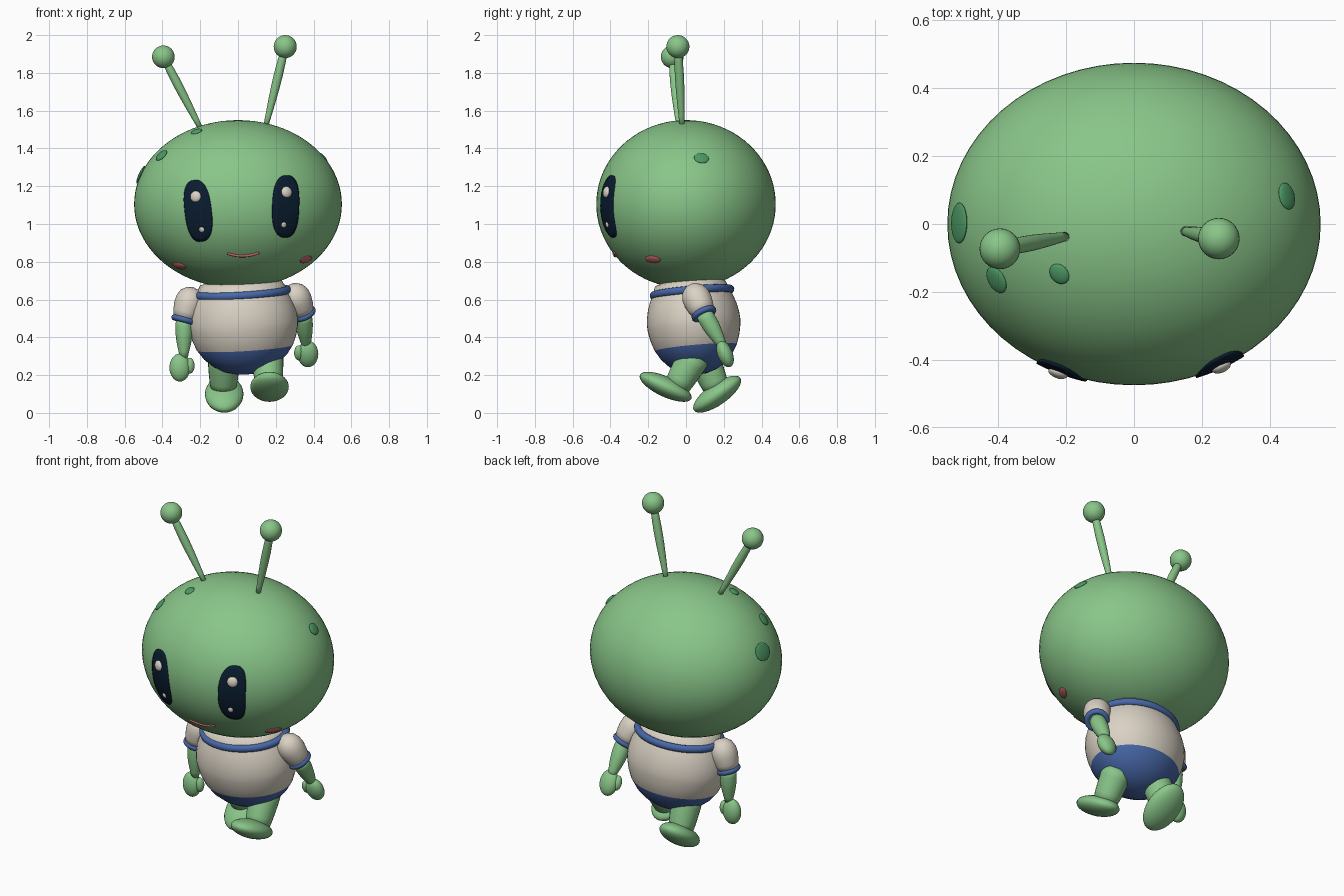
import bpy, math
from mathutils import Vector, Matrix

if "Cube" in bpy.data.objects:
    bpy.data.objects.remove(bpy.data.objects["Cube"])


def material(name, rgb):
    m = bpy.data.materials.new(name)
    m.diffuse_color = (*rgb, 1)
    m.use_nodes = True
    m.node_tree.nodes["Principled BSDF"].inputs["Base Color"].default_value = m.diffuse_color
    return m


GREEN = material("skin green", (0.25, 0.56, 0.25))
SPOT = material("spot green", (0.075, 0.32, 0.13))
CREAM = material("cream", (0.70, 0.64, 0.55))
BLUE = material("blue", (0.065, 0.14, 0.40))
NAVY = material("eye navy", (0.003, 0.012, 0.03))
PINK = material("cheek pink", (0.55, 0.14, 0.14))

HEAD_C = Vector((0, 0, 1.105))
HEAD_R = Vector((0.55, 0.475, 0.445))


def make(name, verts, faces, mats, smooth=True):
    me = bpy.data.meshes.new(name)
    me.from_pydata(verts, [], faces)
    for m in mats:
        me.materials.append(m)
    ob = bpy.data.objects.new(name, me)
    bpy.context.collection.objects.link(ob)
    me.polygons.foreach_set("use_smooth", [smooth] * len(faces))
    return ob


def lathe(name, profile, mats, matrix, seg=32):
    """Revolve (radius, z) points round z; the ends are closed by caps."""
    verts = [(r * math.cos(2 * math.pi * i / seg), r * math.sin(2 * math.pi * i / seg), z)
             for r, z in profile for i in range(seg)]
    faces = [(k * seg + i, k * seg + (i + 1) % seg, (k + 1) * seg + (i + 1) % seg, (k + 1) * seg + i)
             for k in range(len(profile) - 1) for i in range(seg)]
    faces += [tuple(reversed(range(seg))), tuple(range((len(profile) - 1) * seg, len(profile) * seg))]
    ob = make(name, verts, faces, mats)
    ob.matrix_world = matrix
    return ob


def ellipsoid(name, center, radii, mat, rot=None, seg=32, rings=16):
    prof = [(max(math.sin(math.pi * k / rings), 0.002), -math.cos(math.pi * k / rings))
            for k in range(rings + 1)]
    rot = rot or Matrix.Identity(4)
    return lathe(name, prof, [mat], Matrix.Translation(center) @ rot @ Matrix.Diagonal((*radii, 1)), seg)


def along(a, b):
    """Matrix at a whose z axis points to b, plus the length."""
    d = Vector(b) - Vector(a)
    return Matrix.Translation(a) @ d.to_track_quat('Z', 'Y').to_matrix().to_4x4(), d.length


def limb(name, a, b, radii, mat):
    m, length = along(a, b)
    n = len(radii) - 1
    return lathe(name, [(r, length * i / n) for i, r in enumerate(radii)], [mat], m, 24)


def ring(name, matrix, R, r, mat, seg=40, tube=12):
    verts, faces = [], []
    for i in range(seg):
        u = 2 * math.pi * i / seg
        for j in range(tube):
            v = 2 * math.pi * j / tube
            w = R + r * math.cos(v)
            verts.append((w * math.cos(u), w * math.sin(u), r * math.sin(v)))
            p, q = (i + 1) % seg, (j + 1) % tube
            faces.append((i * tube + j, p * tube + j, p * tube + q, i * tube + q))
    ob = make(name, verts, faces, [mat])
    ob.matrix_world = matrix
    return ob


def face_point(x, z, off=0.0):
    """Point on the front of the head at x, z, lifted by off."""
    q = 1 - (x / HEAD_R.x) ** 2 - ((z - HEAD_C.z) / HEAD_R.z) ** 2
    p = Vector((x, -HEAD_R.y * math.sqrt(max(q, 0)), z))
    return p + normal(p) * off


def normal(p):
    d = p - HEAD_C
    return Vector([d[i] / HEAD_R[i] ** 2 for i in range(3)]).normalized()


def disc(name, p, rw, rh, depth, mat):
    """Flattened ball lying on the head surface."""
    n = normal(p)
    side = n.cross(Vector((0, 0, 1))).normalized()
    up = side.cross(n)
    rot = Matrix((side, n, up)).transposed().to_4x4()
    return ellipsoid(name, p, (rw, depth, rh), mat, rot, 24, 12)


def eye(name, cx, cz, rx, rz, tilt, mat, seg=40, rings=8):
    """Rounded plate wrapped over the head."""
    verts, faces = [face_point(cx, cz, 0.006)], []
    for k in range(1, rings + 1):
        for i in range(seg):
            a = 2 * math.pi * i / seg
            c, s = math.cos(a), math.sin(a)
            u = rx * k / rings * math.copysign(abs(c) ** 0.78, c)
            v = rz * k / rings * math.copysign(abs(s) ** 0.78, s)
            verts.append(face_point(cx + u * math.cos(tilt) - v * math.sin(tilt),
                                    cz + u * math.sin(tilt) + v * math.cos(tilt), 0.006))
    for i in range(seg):
        j = (i + 1) % seg
        faces.append((0, 1 + i, 1 + j))
        for k in range(rings - 1):
            b = 1 + k * seg
            faces.append((b + i, b + seg + i, b + seg + j, b + j))
    ob = make(name, verts, faces, [mat])
    sol = ob.modifiers.new("thickness", 'SOLIDIFY')
    sol.thickness, sol.offset = 0.009, -1


# Head
ellipsoid("head", HEAD_C, HEAD_R, GREEN, seg=64, rings=40)

# Eyes with highlights
eye("eye_left", -0.21, 1.07, 0.07, 0.162, math.radians(7), NAVY)
eye("eye_right", 0.251, 1.093, 0.07, 0.163, math.radians(-2), NAVY)
for x, z, r in [(-0.222, 1.145, 0.03), (-0.19, 0.972, 0.015), (0.255, 1.168, 0.03), (0.24, 0.997, 0.015)]:
    disc("eye_highlight", face_point(x, z, 0.006), r, r, r * 0.55, CREAM)

# Cheeks and mouth
for x, z in [(-0.31, 0.778), (0.36, 0.812)]:
    disc("cheek", face_point(x, z), 0.048, 0.027, 0.01, PINK)
cu = bpy.data.curves.new("mouth", 'CURVE')
cu.dimensions, cu.bevel_depth, cu.bevel_resolution, cu.use_fill_caps = '3D', 0.007, 2, True
sp = cu.splines.new('POLY')
sp.points.add(16)
for i, pt in enumerate(sp.points):
    t = i / 8 - 1
    pt.co = (*face_point(0.028 + 0.083 * t, 0.831 + 0.016 * t * t + 0.002 * t, 0.001), 1)
cu.materials.append(PINK)
bpy.context.collection.objects.link(bpy.data.objects.new("mouth", cu))

# Skin spots on the upper head
for x, y, r in [(-0.515, 0.003, 0.06), (-0.405, -0.165, 0.042), (-0.22, -0.147, 0.033), (0.45, 0.082, 0.04)]:
    q = 1 - (x / HEAD_R.x) ** 2 - (y / HEAD_R.y) ** 2
    disc("head_spot", Vector((x, y, HEAD_C.z + HEAD_R.z * math.sqrt(q))), r, r * 0.85, 0.011, SPOT)

# Antennae
for a, b, r in [((-0.19, -0.035, 1.49), (-0.395, -0.073, 1.885), 0.06),
                ((0.143, -0.02, 1.5), (0.25, -0.043, 1.939), 0.061)]:
    limb("antenna_stalk", a, b, [0.012, 0.016, 0.02, 0.023, 0.024, 0.022, 0.017], GREEN)
    ellipsoid("antenna_ball", b, (r, r, r), GREEN)

# Torso: shirt above, shorts below, leaning slightly
lean = Matrix.Rotation(math.radians(5), 4, 'X') @ Matrix.Rotation(math.radians(-3.5), 4, 'Y')
profile = [(0.003, -0.248), (0.06, -0.243), (0.12, -0.226), (0.175, -0.195), (0.22, -0.155),
           (0.255, -0.105), (0.277, -0.05), (0.288, 0.0), (0.29, 0.03), (0.286, 0.07),
           (0.275, 0.115), (0.258, 0.155), (0.24, 0.19), (0.22, 0.235), (0.18, 0.25)]
torso = lathe("torso", profile, [CREAM, BLUE],
              Matrix.Translation((0.03, 0.043, 0.45)) @ lean @ Matrix.Diagonal((1, 0.855, 1, 1)), 48)
for f in torso.data.polygons:
    f.material_index = 1 if f.center.z < -0.105 else 0
ring("collar", Matrix.Translation((0.022, 0.032, 0.638)) @ lean @ Matrix.Diagonal((1, 0.86, 1, 1)),
     0.24, 0.021, BLUE, 56)

# Arms: sleeve, cuff, forearm, hand, thumb
arms = [("right", (0.31, 0.055, 0.61), (0.345, 0.095, 0.525), (0.362, 0.20, 0.345),
         (0.37, 0.207, 0.312), (0.322, 0.195, 0.318), 22),
        ("left", (-0.258, 0.01, 0.59), (-0.285, 0.005, 0.492), (-0.287, 0.0, 0.29),
         (-0.308, 0.0, 0.24), (-0.255, 0.0, 0.25), 0)]
for side, shoulder, cuff, wrist, hand, thumb, swing in arms:
    m, length = along(shoulder, cuff)
    lathe(side + "_sleeve", [(0.004, -0.078), (0.035, -0.07), (0.06, -0.048), (0.074, -0.015), (0.076, 0.02),
                             (0.07, length * 0.6), (0.06, length)], [CREAM], m)
    ring(side + "_cuff", Matrix.Translation(cuff) @ m.to_3x3().to_4x4(), 0.054, 0.016, BLUE)
    limb(side + "_forearm", cuff, wrist, [0.044, 0.046, 0.046, 0.042, 0.036, 0.028, 0.02], GREEN)
    rot = Matrix.Rotation(math.radians(swing), 4, 'X')
    ellipsoid(side + "_hand", hand, (0.055, 0.04, 0.074), GREEN, rot)
    ellipsoid(side + "_thumb", thumb, (0.025, 0.024, 0.042), GREEN, rot, 20, 10)

# Legs and feet in mid stride
for side, hip, ankle, foot, pitch, thick in [
        ("right", (0.155, 0.045, 0.30), (0.165, -0.055, 0.13), (0.167, -0.108, 0.138), -25, 0.053),
        ("left", (-0.075, 0.09, 0.30), (-0.077, 0.165, 0.12), (-0.073, 0.165, 0.099), 35, 0.057)]:
    limb(side + "_leg", hip, ankle, [0.085, 0.083, 0.079, 0.074, 0.066], GREEN)
    ellipsoid(side + "_foot", foot, (0.102, 0.15, thick), GREEN,
              Matrix.Rotation(math.radians(pitch), 4, 'X'))
